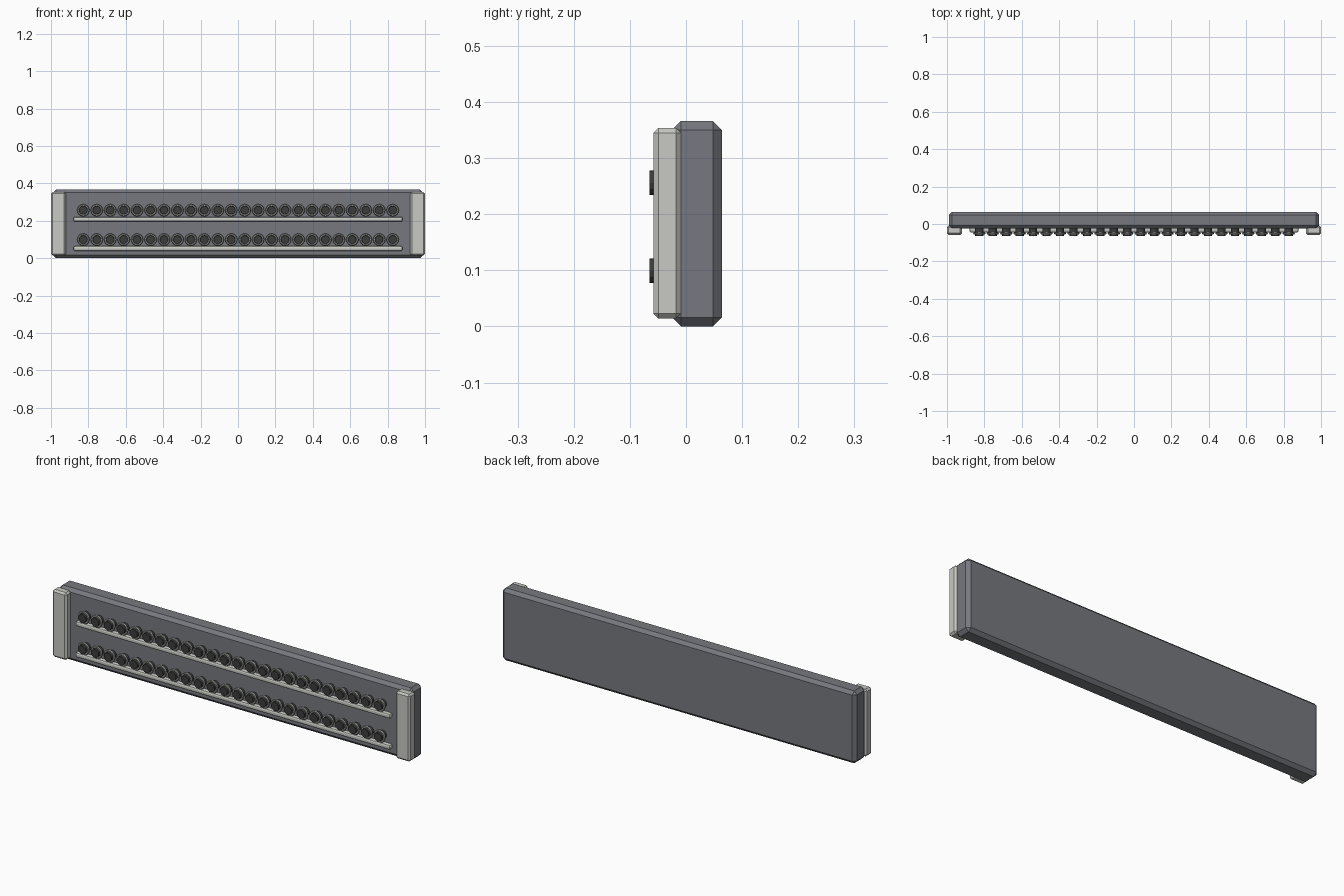
import bpy
import math

cube = bpy.data.objects.get("Cube")
if cube:
    bpy.data.objects.remove(cube, do_unlink=True)


def material(name, color):
    mat = bpy.data.materials.new(name)
    mat.use_nodes = True
    mat.diffuse_color = (*color, 1)
    mat.node_tree.nodes["Principled BSDF"].inputs["Base Color"].default_value = (*color, 1)
    return mat


slate = material("slate grey", (0.18, 0.19, 0.21))
pale = material("pale grey", (0.58, 0.58, 0.55))
steel = material("ring grey", (0.32, 0.32, 0.30))
dark = material("dark grey", (0.045, 0.045, 0.047))


def finish(name, mat):
    obj = bpy.context.object
    obj.name = name
    obj.data.materials.append(mat)
    return obj


def chamfered_box(name, low, high, bevel, mat, segments=1):
    center = [(a + b) / 2 for a, b in zip(low, high)]
    bpy.ops.mesh.primitive_cube_add(size=1, location=center)
    obj = finish(name, mat)
    obj.scale = [b - a for a, b in zip(low, high)]
    bpy.ops.object.transform_apply(location=False, rotation=False, scale=True)
    mod = obj.modifiers.new("chamfer", "BEVEL")
    mod.width = bevel
    mod.segments = segments
    mod.limit_method = "NONE"
    return obj


# Main panel and the two mounting ears
chamfered_box("panel_body", (-0.99, -0.025, 0), (0.99, 0.064, 0.366), 0.016, slate)
for side, start in (("right", -1.0), ("left", 0.92)):
    chamfered_box(side + "_ear", (start, -0.058, 0.014),
                  (start + 0.08, -0.009, 0.354), 0.009, pale)

# Two rows of ports, each with a label strip beneath
COUNT = 24
HALF_SPAN = 0.827
for row, port_z in (("lower", 0.099), ("upper", 0.256)):
    strip_z = port_z - 0.048
    chamfered_box(row + "_strip", (-0.88, -0.045, strip_z - 0.013),
                  (0.88, -0.018, strip_z + 0.013), 0.009, pale, 2)
    for i in range(COUNT):
        x = -HALF_SPAN + 2 * HALF_SPAN * i / (COUNT - 1)
        bpy.ops.mesh.primitive_cylinder_add(
            vertices=12, radius=0.022, depth=0.045,
            location=(x, -0.0425, port_z), rotation=(math.pi / 2, 0, 0))
        finish(f"{row}_port_{i + 1}", dark)
        bpy.ops.mesh.primitive_torus_add(
            major_segments=16, minor_segments=6, major_radius=0.027, minor_radius=0.006,
            location=(x, -0.05, port_z), rotation=(math.pi / 2, 0, 0))
        finish(f"{row}_port_ring_{i + 1}", steel)
